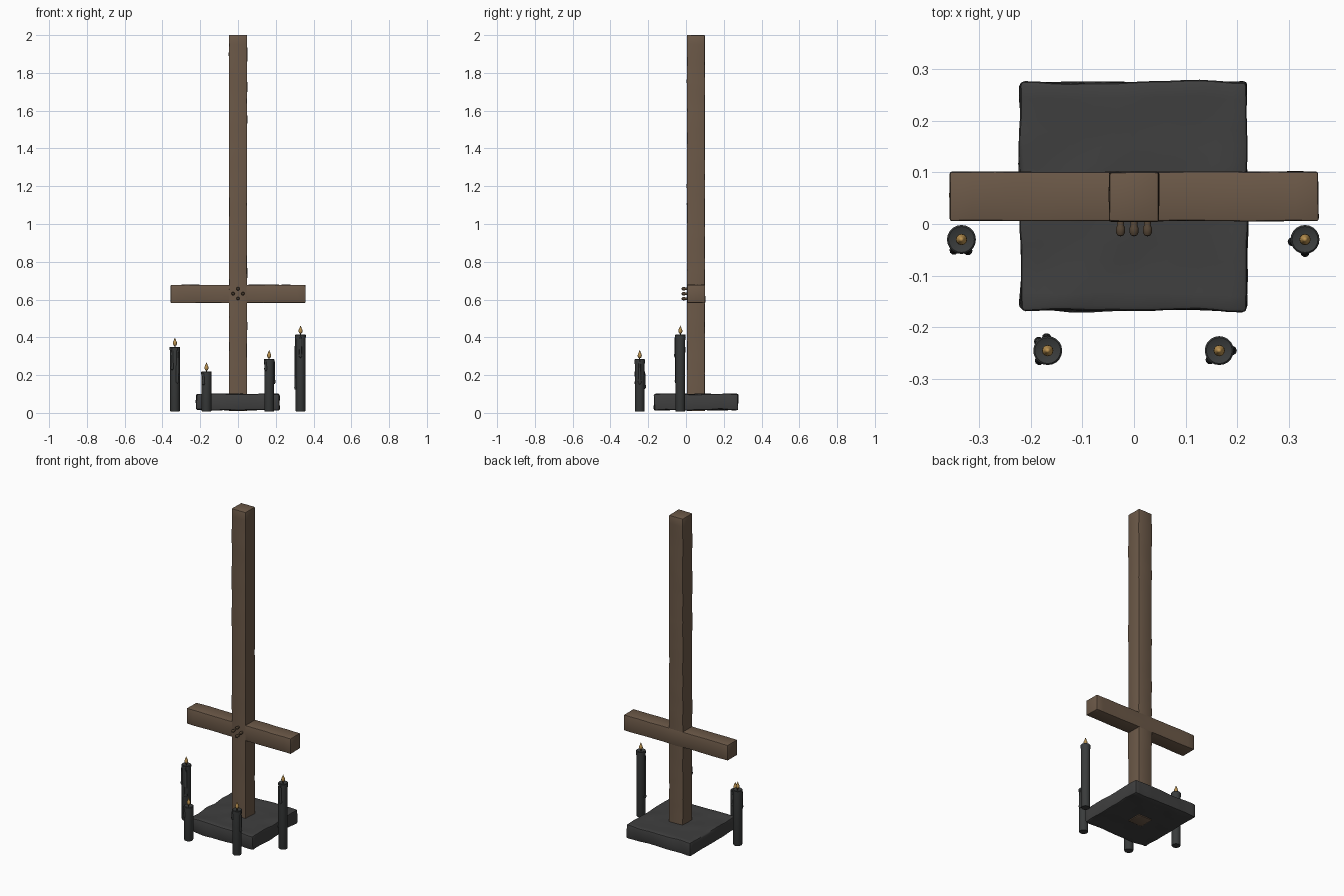
import bpy
import bmesh
import math
from mathutils import Vector, Matrix, noise

cube = bpy.data.objects.get("Cube")
if cube:
    bpy.data.objects.remove(cube, do_unlink=True)


def make_material(name, rgb):
    mat = bpy.data.materials.new(name)
    mat.use_nodes = True
    mat.diffuse_color = (*rgb, 1)
    mat.node_tree.nodes["Principled BSDF"].inputs["Base Color"].default_value = (*rgb, 1)
    return mat


wood = make_material("brown wood", (0.15, 0.10, 0.065))
peg_wood = make_material("dark peg wood", (0.09, 0.06, 0.036))
stone = make_material("dark stone", (0.05, 0.05, 0.05))
wax = make_material("black wax", (0.042, 0.045, 0.045))
wick_mat = make_material("charred wick", (0.03, 0.02, 0.012))
gold = make_material("amber flame", (0.5, 0.29, 0.08))


def finish(bm, name, mat):
    mesh = bpy.data.meshes.new(name)
    bmesh.ops.recalc_face_normals(bm, faces=bm.faces)
    bm.to_mesh(mesh)
    bm.free()
    mesh.materials.append(mat)
    obj = bpy.data.objects.new(name, mesh)
    bpy.context.collection.objects.link(obj)
    bpy.ops.object.select_all(action="DESELECT")
    obj.select_set(True)
    bpy.context.view_layer.objects.active = obj
    bpy.ops.object.shade_smooth_by_angle(angle=math.radians(40))
    return obj


def worn_block(name, low, high, mat, bevel, wobble, cuts):
    """Box with rounded edges and slightly uneven, hand-hewn sides."""
    low, high = Vector(low), Vector(high)
    size = high - low
    bm = bmesh.new()
    bmesh.ops.create_cube(bm, size=1)
    bmesh.ops.scale(bm, vec=size, verts=bm.verts)
    bmesh.ops.bevel(bm, geom=bm.edges[:], offset=bevel, segments=2,
                    profile=0.5, affect="EDGES")
    # Slice along each axis so the faces can undulate
    for axis, count in enumerate(cuts):
        for i in range(1, count):
            point, normal = Vector(), Vector()
            point[axis] = size[axis] * (i / count - 0.5)
            normal[axis] = 1
            bmesh.ops.bisect_plane(bm, geom=bm.verts[:] + bm.edges[:] + bm.faces[:],
                                   plane_co=point, plane_no=normal)
    bmesh.ops.translate(bm, vec=(low + high) / 2, verts=bm.verts)
    for v in bm.verts:
        v.co += noise.noise_vector(v.co * 12) * wobble
    return finish(bm, name, mat)


def lathe(name, profile, mat, location, segments=16, rotation=None):
    """Spin a (radius, height) profile about its own z axis."""
    bm = bmesh.new()
    verts = [bm.verts.new((r, 0, h)) for r, h in profile]
    edges = [bm.edges.new(pair) for pair in zip(verts, verts[1:])]
    bmesh.ops.spin(bm, geom=verts + edges, axis=(0, 0, 1), cent=(0, 0, 0),
                   angle=math.tau, steps=segments, use_duplicate=False)
    bmesh.ops.remove_doubles(bm, verts=bm.verts, dist=0.0002)
    if rotation:
        bmesh.ops.transform(bm, matrix=rotation, verts=bm.verts)
    bmesh.ops.translate(bm, vec=location, verts=bm.verts)
    return finish(bm, name, mat)


# Stone base and timber beams
worn_block("base", (-0.22, -0.168, 0.016), (0.22, 0.275, 0.1), stone, 0.008, 0.006, (14, 14, 2))
worn_block("post", (-0.048, 0.005, 0.01), (0.048, 0.1, 2.0), wood, 0.004, 0.002, (2, 2, 40))
worn_block("crossbar", (-0.357, 0.006, 0.582), (0.357, 0.101, 0.678), wood, 0.004, 0.002, (16, 2, 2))

# Four domed pegs in a diamond over the joint
peg_profile = [(0, -0.005), (0.007, -0.005), (0.007, 0.01), (0.009, 0.014),
               (0.009, 0.022), (0.006, 0.028), (0, 0.03)]
forward = Matrix.Rotation(math.pi / 2, 4, "X")
for i in range(4):
    a = i * math.pi / 2
    spot = (0.026 * math.cos(a), 0.006, 0.631 + 0.026 * math.sin(a))
    lathe(f"peg_{i + 1}", peg_profile, peg_wood, spot, 12, forward)


def candle(name, x, y, top, drips):
    bottom = 0.008
    lathe(name + "_wax", [(0, bottom), (0.024, bottom), (0.026, bottom + 0.004),
                          (0.026, top - 0.03), (0.028, top - 0.012), (0.028, top - 0.003),
                          (0.025, top), (0.018, top - 0.003), (0, top - 0.005)],
          wax, (x, y, 0), 20)
    lathe(name + "_wick", [(0, 0), (0.003, 0), (0.0025, 0.012), (0, 0.012)],
          wick_mat, (x, y, top - 0.006), 8)
    lathe(name + "_flame", [(0, 0), (0.007, 0.004), (0.011, 0.013), (0.010, 0.021),
                            (0.005, 0.033), (0, 0.046)],
          gold, (x, y, top + 0.003), 12)
    # Runs of wax: thin at the rim, swelling into a drop at the lower end
    for n, (angle, length) in enumerate(drips):
        a = math.radians(angle)
        spot = (x + 0.025 * math.cos(a), y + 0.025 * math.sin(a), top - 0.004 - length)
        lathe(f"{name}_drip_{n + 1}",
              [(0, 0), (0.006, 0.003), (0.009, 0.011), (0.007, 0.025),
               (0.006, length * 0.8), (0.004, length - 0.003), (0, length)],
              wax, spot, 10)


# Candles: drips given as direction in degrees and run length
candle("right_side_candle", -0.334, -0.03, 0.35, [(235, 0.12), (300, 0.19)])
candle("right_front_candle", -0.167, -0.245, 0.22, [(95, 0.09), (135, 0.05), (230, 0.07)])
candle("left_front_candle", 0.165, -0.245, 0.285, [(0, 0.13), (225, 0.06)])
candle("left_side_candle", 0.331, -0.03, 0.415, [(190, 0.29), (270, 0.12)])
